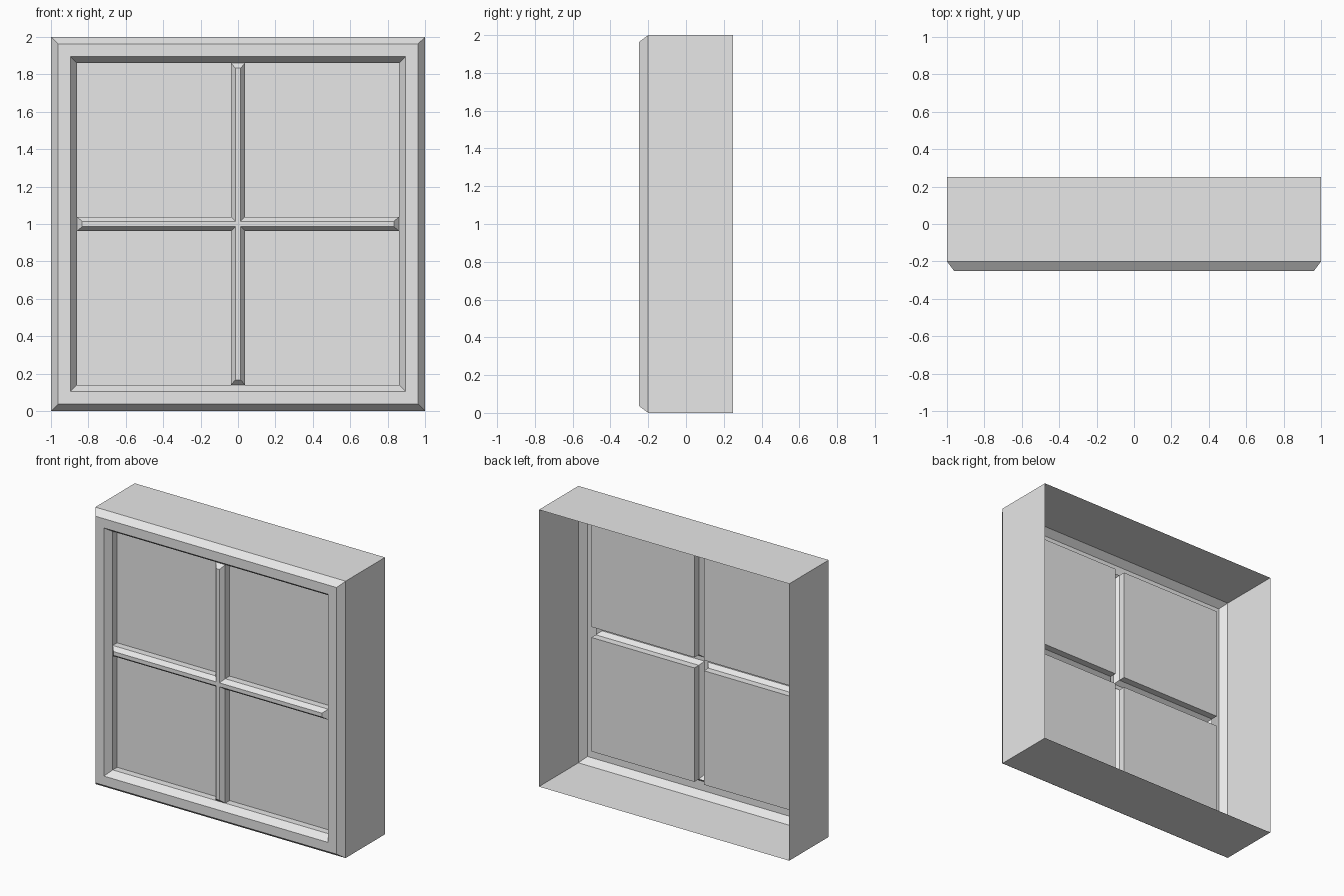
import bpy
import bmesh

cube = bpy.data.objects.get("Cube")
if cube:
    bpy.data.objects.remove(cube, do_unlink=True)

grey = bpy.data.materials.new("plain grey")
grey.use_nodes = True
grey.diffuse_color = (0.8, 0.8, 0.8, 1)
grey.node_tree.nodes["Principled BSDF"].inputs["Base Color"].default_value = grey.diffuse_color

MID = 1.0                              # height of the window centre
BACK, SEAT, FRONT = 0.25, -0.2, -0.25  # wall rear, bevel foot, frame face
GLASS, RIDGE = -0.15, -0.232           # pane depth and bar face
OPENING, BAR = 0.861, 0.038            # half opening, half bar width


def rect(cx, cz, half, y):
    """Square loop, anticlockwise from the front."""
    return [(cx + sx * half, y, MID + cz + sz * half)
            for sx, sz in ((-1, -1), (1, -1), (1, 1), (-1, 1))]


def cross(length, r, y):
    """Plus-shaped loop, anticlockwise from the front."""
    points = []
    arm = [(length, -r), (length, r), (r, r)]
    for _ in range(4):
        points += [(x, y, MID + z) for x, z in arm]
        arm = [(-z, x) for x, z in arm]
    return points


def shell(name, loops, cap=False):
    """Bridge successive loops into an open skin, optionally closing the last."""
    bm = bmesh.new()
    rings = [[bm.verts.new(p) for p in loop] for loop in loops]
    for a, b in zip(rings, rings[1:]):
        n = len(a)
        for i in range(n):
            j = (i + 1) % n
            bm.faces.new((a[i], a[j], b[j], b[i]))
    if cap:
        bm.faces.new(rings[-1])
    mesh = bpy.data.meshes.new(name)
    bm.to_mesh(mesh)
    bm.free()
    mesh.materials.append(grey)
    obj = bpy.data.objects.new(name, mesh)
    bpy.context.collection.objects.link(obj)


# Outer frame: open-backed walls with bevelled outer and inner rims
profile = [(1, BACK), (1, SEAT), (0.963, FRONT), (0.896, FRONT), (OPENING, SEAT)]
shell("window_frame", [rect(0, 0, half, y) for half, y in profile])

# Four recessed panes, each with its shallow side walls
centre, half = (OPENING + BAR) / 2, (OPENING - BAR) / 2
for side, sx in (("left", 1), ("right", -1)):
    for level, sz in (("upper", 1), ("lower", -1)):
        shell(f"{level}_{side}_pane",
              [rect(sx * centre, sz * centre, half, y) for y in (SEAT, GLASS)], cap=True)

# Bevelled glazing bars crossing in the middle
shell("glazing_bars", [cross(OPENING, BAR, SEAT), cross(0.833, 0.014, RIDGE)], cap=True)
